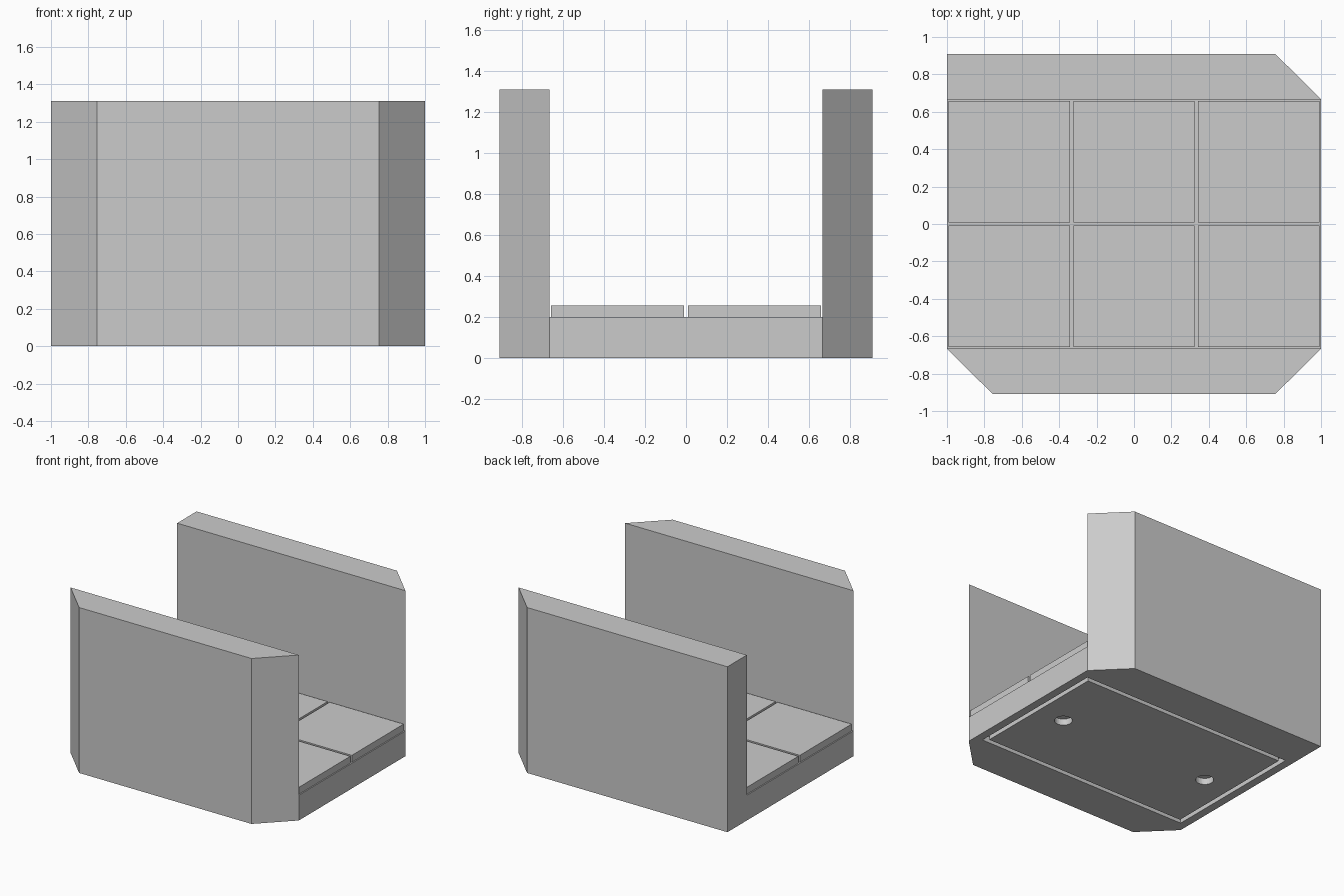
import bpy
import bmesh
from mathutils import Matrix

default = bpy.data.objects.get("Cube")
if default:
    bpy.data.objects.remove(default, do_unlink=True)

# Single flat stone colour
stone = bpy.data.materials.new("stone_grey")
stone.use_nodes = True
GREY = (0.6, 0.6, 0.6, 1)
stone.diffuse_color = GREY
stone.node_tree.nodes["Principled BSDF"].inputs["Base Color"].default_value = GREY

SQUARE = 2 / 3          # floor grid pitch
HEIGHT = 1.31
FLOOR = 0.2
TILE_TOP = 0.255
DEPTH = 0.91            # outer wall face
CHAMFER_X = 0.755


def finish(name, bm):
    bmesh.ops.recalc_face_normals(bm, faces=bm.faces)
    mesh = bpy.data.meshes.new(name)
    bm.to_mesh(mesh)
    bm.free()
    mesh.materials.append(stone)
    obj = bpy.data.objects.new(name, mesh)
    bpy.context.collection.objects.link(obj)
    return obj


def box(name, low, high):
    bm = bmesh.new()
    size = [h - l for l, h in zip(low, high)]
    mid = [(h + l) / 2 for l, h in zip(low, high)]
    bmesh.ops.create_cube(bm, size=1, matrix=Matrix.Translation(mid) @ Matrix.Diagonal((*size, 1)))
    return finish(name, bm)


def prism(name, outline, height):
    bm = bmesh.new()
    face = bm.faces.new([bm.verts.new((x, y, 0)) for x, y in outline])
    side = bmesh.ops.extrude_face_region(bm, geom=[face])["geom"]
    moved = [v for v in side if isinstance(v, bmesh.types.BMVert)]
    bmesh.ops.translate(bm, verts=moved, vec=(0, 0, height))
    return finish(name, bm)


def cut(target, cutter):
    cutter.hide_render = True
    mod = target.modifiers.new("cut", "BOOLEAN")
    mod.operation = "DIFFERENCE"
    mod.solver = "EXACT"
    mod.object = cutter
    with bpy.context.temp_override(object=target, active_object=target, selected_objects=[target]):
        bpy.ops.object.modifier_apply(modifier=mod.name)
    bpy.data.objects.remove(cutter, do_unlink=True)


# Walls and floor in one block: three chamfered corners, one square
outline = [(-1, DEPTH), (-1, -SQUARE), (-CHAMFER_X, -DEPTH), (CHAMFER_X, -DEPTH),
           (1, -SQUARE), (1, SQUARE), (CHAMFER_X, DEPTH)]
body = prism("corridor_body", outline, HEIGHT)
cut(body, box("channel_cutter", (-2, -SQUARE, FLOOR), (2, SQUARE, 2)))

# Rectangular groove on the underside
groove = box("groove_cutter", (-0.935, -0.59, -0.1), (0.935, 0.59, 0.05))
cut(groove, box("groove_core", (-0.9, -0.555, -0.2), (0.9, 0.555, 0.2)))
cut(body, groove)

# Two round sockets on the underside
for side in (-1, 1):
    bm = bmesh.new()
    bmesh.ops.create_cone(bm, cap_ends=True, segments=32, radius1=0.065, radius2=0.065,
                          depth=0.1, matrix=Matrix.Translation((side * SQUARE, 0, 0)))
    cut(body, finish("socket_cutter", bm))

# Raised floor tiles, three by two
HALF = 0.324
for row, y in (("front", -SQUARE / 2), ("back", SQUARE / 2)):
    for column, x in (("right", -SQUARE), ("middle", 0), ("left", SQUARE)):
        box(f"floor_tile_{row}_{column}", (x - HALF, y - HALF, FLOOR),
            (x + HALF, y + HALF, TILE_TOP))
